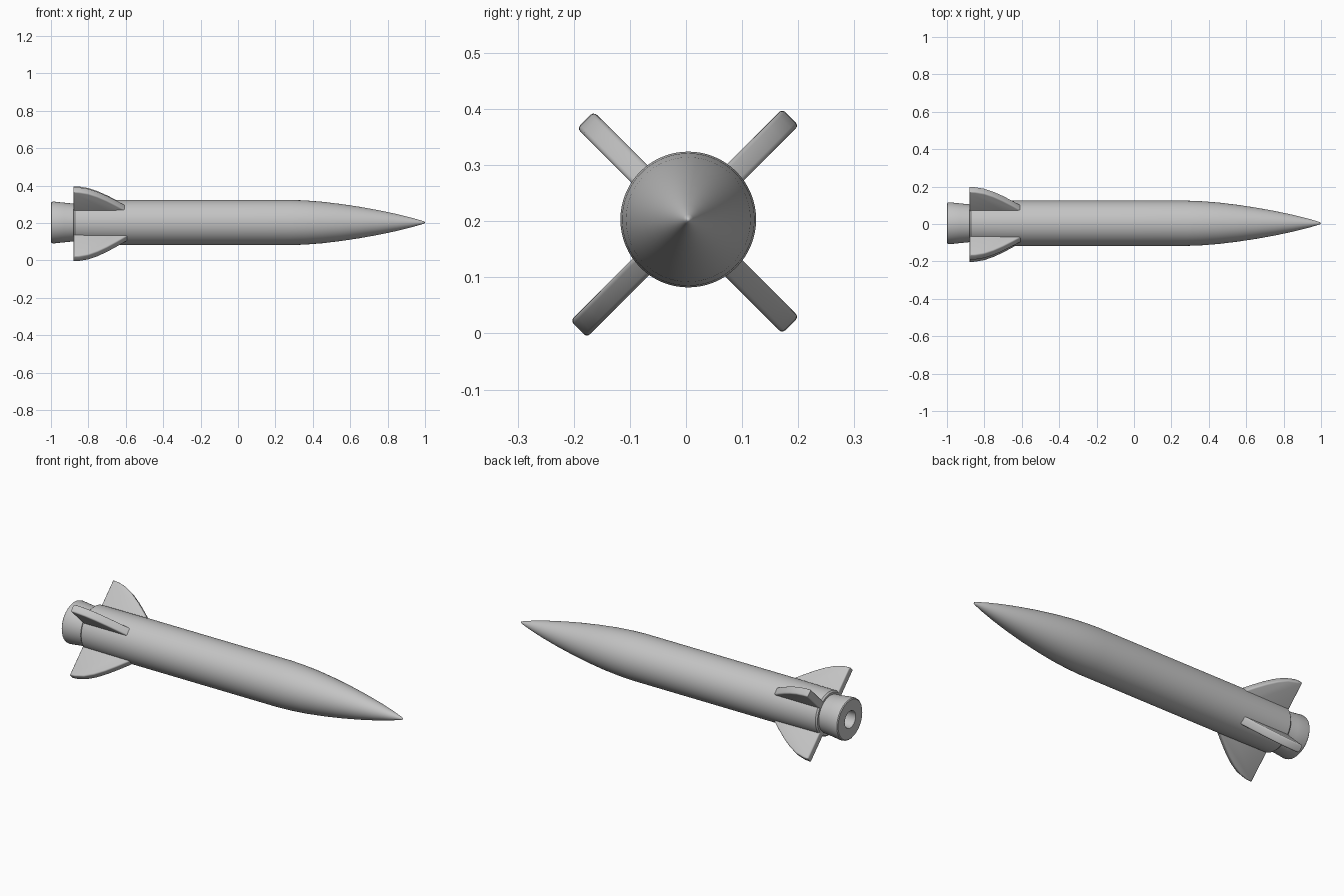
import bpy, bmesh, math
from mathutils import Matrix, Vector

if "Cube" in bpy.data.objects:
    bpy.data.objects.remove(bpy.data.objects["Cube"])

AXIS = Vector((0, 0.004, 0.203))   # long axis of the rocket

grey = bpy.data.materials.new("plain grey")
grey.diffuse_color = (0.55, 0.55, 0.55, 1)
grey.use_nodes = True
grey.node_tree.nodes["Principled BSDF"].inputs["Base Color"].default_value = grey.diffuse_color


def finish(name, bm, location, angle=35):
    bmesh.ops.recalc_face_normals(bm, faces=bm.faces)
    mesh = bpy.data.meshes.new(name)
    bm.to_mesh(mesh)
    bm.free()
    mesh.materials.append(grey)
    obj = bpy.data.objects.new(name, mesh)
    obj.location = location
    bpy.context.collection.objects.link(obj)
    bpy.context.view_layer.objects.active = obj
    obj.select_set(True)
    bpy.ops.object.shade_smooth_by_angle(angle=math.radians(angle))
    obj.select_set(False)
    return obj


def lathe(name, profile, steps=64):
    """Spin (x, radius) points around the long axis."""
    bm = bmesh.new()
    verts = [bm.verts.new((x, 0, r)) for x, r in profile]
    edges = [bm.edges.new(p) for p in zip(verts, verts[1:])]
    bmesh.ops.spin(bm, geom=verts + edges, cent=(0, 0, 0), axis=(1, 0, 0),
                   angle=2 * math.pi, steps=steps)
    bmesh.ops.remove_doubles(bm, verts=bm.verts, dist=0.0002)
    return finish(name, bm, AXIS)


# Tube with a long curved nose
lathe("body_and_nose", [
    (-0.88, 0), (-0.88, 0.112), (-0.872, 0.119), (-0.6, 0.121), (0.0, 0.121),
    (0.28, 0.121), (0.36, 0.118), (0.45, 0.111), (0.55, 0.099), (0.65, 0.084),
    (0.75, 0.066), (0.85, 0.045), (0.93, 0.025), (0.985, 0.009),
    (0.997, 0.004), (1.0, 0)])

# Flared nozzle with a round bore in its end
lathe("nozzle", [
    (-0.87, 0.10), (-0.89, 0.102), (-0.93, 0.106), (-0.985, 0.112),
    (-0.996, 0.110), (-1.0, 0.105), (-1.0, 0.047), (-0.995, 0.044),
    (-0.91, 0.043), (-0.91, 0)])

# Four thick fins with a straight trailing edge and a curved leading edge
OUTLINE = [(-0.88, 0.06), (-0.88, 1.0), (-0.85, 0.995), (-0.80, 0.95),
           (-0.75, 0.86), (-0.70, 0.74), (-0.65, 0.60), (-0.60, 0.45),
           (-0.575, 0.36), (-0.575, 0.06)]
HALF = 0.021


def fin(name, angle, length):
    bm = bmesh.new()
    face = bm.faces.new([bm.verts.new((x, -HALF, r * length)) for x, r in OUTLINE])
    ext = bmesh.ops.extrude_face_region(bm, geom=[face])
    moved = [g for g in ext["geom"] if isinstance(g, bmesh.types.BMVert)]
    bmesh.ops.translate(bm, verts=moved, vec=(0, 2 * HALF, 0))
    # round the long rims only
    rims = [e for e in bm.edges
            if abs(e.verts[0].co.y - e.verts[1].co.y) < 0.001]
    bmesh.ops.bevel(bm, geom=rims, offset=0.008, segments=3, profile=0.5,
                    affect='EDGES', clamp_overlap=True)
    bmesh.ops.rotate(bm, verts=bm.verts, cent=(0, 0, 0),
                     matrix=Matrix.Rotation(math.radians(angle), 3, 'X'))
    finish(name, bm, (0, 0.001, 0.2))


for name, angle, length in (("fin_front_upper", 45, 0.255),
                            ("fin_front_lower", 135, 0.272),
                            ("fin_back_lower", 225, 0.262),
                            ("fin_back_upper", 315, 0.262)):
    fin(name, angle, length)
